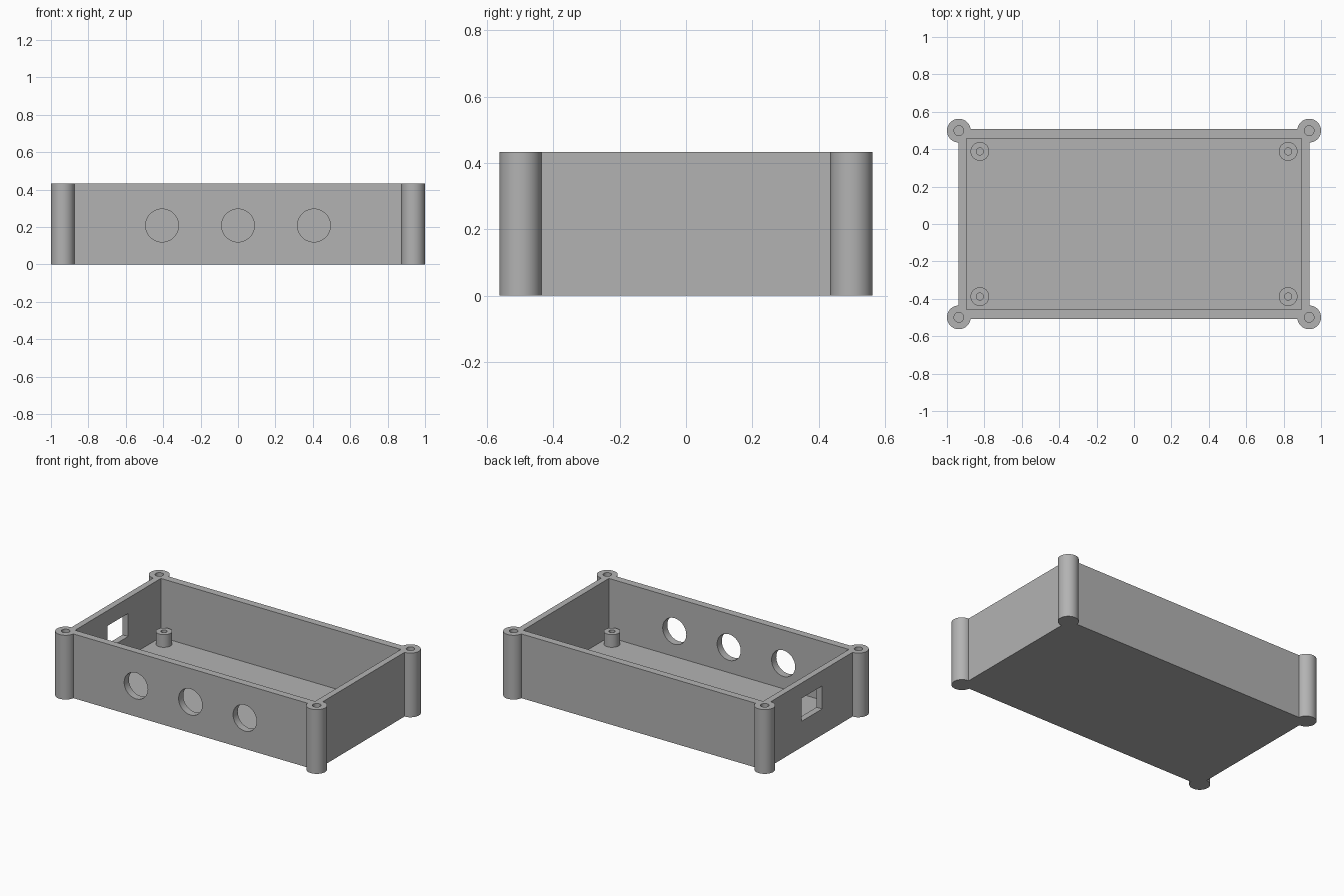
import bpy
import math

if "Cube" in bpy.data.objects:
    bpy.data.objects.remove(bpy.data.objects["Cube"], do_unlink=True)

HEIGHT = 0.433
FLOOR = 0.037
HALF_X, HALF_Y = 0.937, 0.507      # outer walls
INNER_X, INNER_Y = 0.895, 0.457    # cavity
CORNERS = [(sx, sy) for sx in (-1, 1) for sy in (-1, 1)]

grey = bpy.data.materials.new("plain grey")
grey.use_nodes = True
colour = (0.45, 0.45, 0.45, 1)
grey.diffuse_color = colour
grey.node_tree.nodes["Principled BSDF"].inputs["Base Color"].default_value = colour


def box(name, low, high):
    centre = [(a + b) / 2 for a, b in zip(low, high)]
    bpy.ops.mesh.primitive_cube_add(size=1, location=centre)
    ob = bpy.context.object
    ob.name = name
    ob.scale = [b - a for a, b in zip(low, high)]
    bpy.ops.object.transform_apply(location=True, rotation=True, scale=True)
    ob.data.materials.append(grey)
    return ob


def cylinder(name, x, y, z0, z1, radius, sides=48):
    bpy.ops.mesh.primitive_cylinder_add(
        vertices=sides, radius=radius, depth=z1 - z0, location=(x, y, (z0 + z1) / 2))
    ob = bpy.context.object
    ob.name = name
    ob.data.materials.append(grey)
    return ob


def combine(target, tool, operation):
    """Apply a boolean to the target and discard the tool."""
    mod = target.modifiers.new(operation.title(), "BOOLEAN")
    mod.operation = operation
    mod.solver = "EXACT"
    mod.object = tool
    tool.hide_render = True
    bpy.context.view_layer.objects.active = target
    bpy.ops.object.modifier_apply(modifier=mod.name)
    bpy.data.objects.remove(tool, do_unlink=True)


def smooth(ob):
    bpy.ops.object.select_all(action="DESELECT")
    ob.select_set(True)
    bpy.context.view_layer.objects.active = ob
    bpy.ops.object.shade_smooth_by_angle(angle=math.radians(30))


# Open tray with a round post at each corner
shell = box("enclosure_shell", (-HALF_X, -HALF_Y, 0), (HALF_X, HALF_Y, HEIGHT))
for sx, sy in CORNERS:
    combine(shell, cylinder("corner_post", sx * 0.9365, sy * 0.499, 0, HEIGHT, 0.0635), "UNION")
combine(shell, box("cavity", (-INNER_X, -INNER_Y, FLOOR), (INNER_X, INNER_Y, 1)), "DIFFERENCE")

# Blind screw holes in the corner posts
for sx, sy in CORNERS:
    combine(shell, cylinder("screw_hole", sx * 0.9365, sy * 0.499, 0.06, 0.6, 0.026, 32), "DIFFERENCE")

# Three round openings in the front wall
for x in (-0.406, 0, 0.406):
    hole = cylinder("front_opening", x, -0.48, 0.158, 0.258, 0.088)
    hole.scale.z = 2
    hole.rotation_euler.x = math.pi / 2
    combine(shell, hole, "DIFFERENCE")

# Rectangular socket opening in one end wall
combine(shell, box("socket_opening", (-1.1, -0.112, 0.175), (-0.8, 0.108, 0.33)), "DIFFERENCE")
smooth(shell)

# Drilled standoffs on the floor
for sx, sy in CORNERS:
    x, y = sx * 0.824, sy * 0.388
    name = ("back" if sy > 0 else "front") + ("_left" if sx > 0 else "_right") + "_standoff"
    standoff = cylinder(name, x, y, FLOOR - 0.005, 0.122, 0.05)
    combine(standoff, cylinder("standoff_hole", x, y, FLOOR + 0.001, 0.3, 0.019, 32), "DIFFERENCE")
    smooth(standoff)
